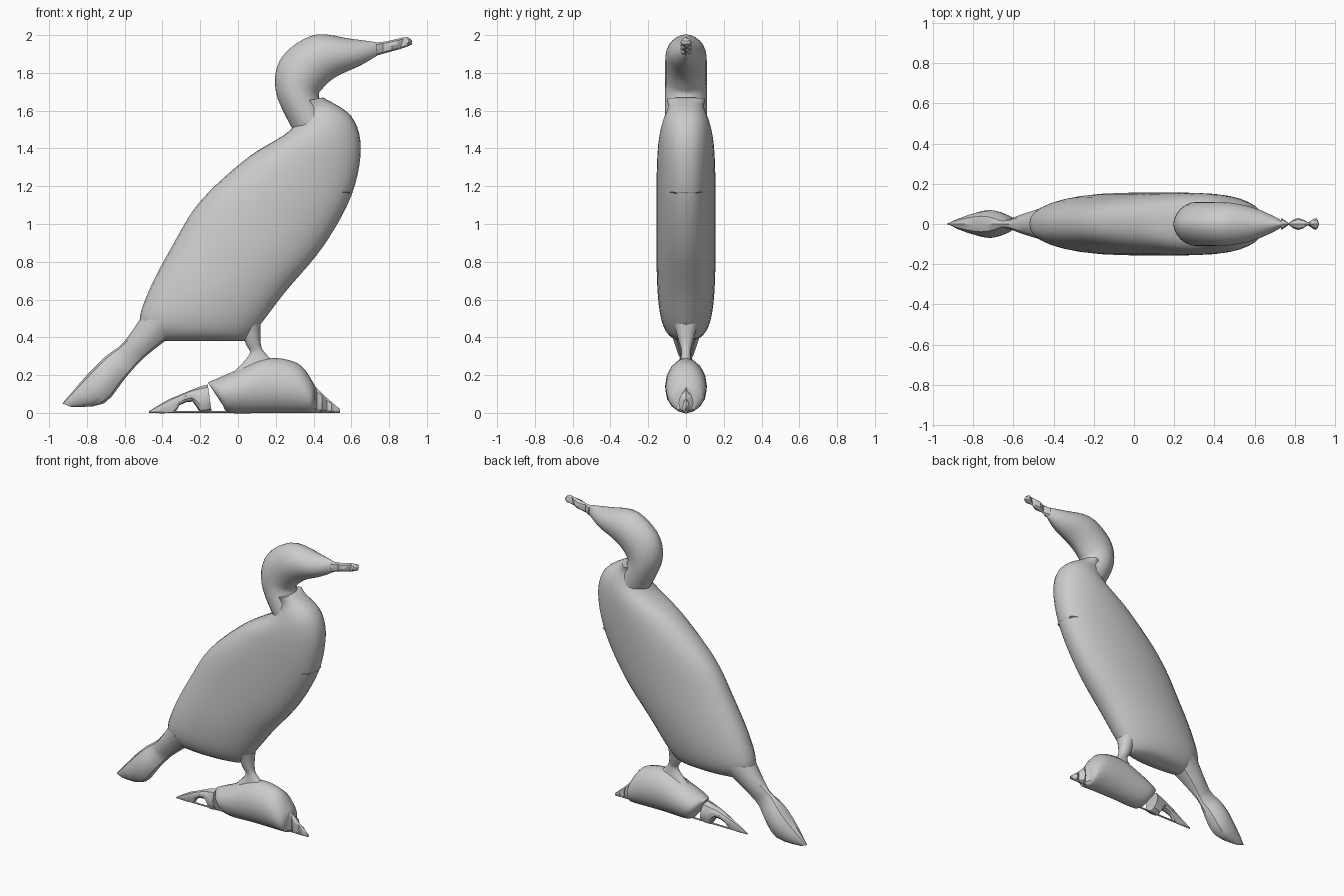
import bpy, bmesh
from math import sin, cos, pi, radians, copysign
from mathutils import Vector

default_cube = bpy.data.objects.get("Cube")
if default_cube:
    bpy.data.objects.remove(default_cube, do_unlink=True)

grey = bpy.data.materials.new("stone grey")
grey.use_nodes = True
grey.diffuse_color = (0.6, 0.6, 0.6, 1)
grey.node_tree.nodes["Principled BSDF"].inputs["Base Color"].default_value = grey.diffuse_color


def spline(points, t):
    """Point at fraction t of a smooth curve running through all points."""
    last = len(points) - 1
    position = t * last
    index = min(int(position), last - 1)
    u = position - index
    before, start = points[max(index - 1, 0)], points[index]
    end, after = points[index + 1], points[min(index + 2, last)]
    leave, arrive = (end - before) / 2, (after - start) / 2
    bend = 3 * (end - start) - 2 * leave - arrive
    ease = 2 * (start - end) + leave + arrive
    return start + leave * u + bend * u ** 2 + ease * u ** 3


def dome(t, power):
    """Rounded rise and fall, zero at both ends."""
    return max(0, 1 - abs(2 * t - 1) ** power) ** 0.5


def oval_ring(bm, back, front, half_width, sides, pinch):
    """Oval between a back and a front outline point; pinch above 1 sharpens its ends."""
    ring = []
    for side in range(sides):
        angle = 2 * pi * side / sides
        point = (back + front) / 2 + (front - back) / 2 * cos(angle)
        point.y = half_width * copysign(abs(sin(angle)) ** pinch, sin(angle))
        ring.append(bm.verts.new(point))
    return ring


def loft(name, outline, width_rule, steps=24, sides=24, sharp=50, pinch=0.85):
    """Skin ovals along paired outline points: back x, z, front x, z."""
    backs = [Vector((x, 0, z)) for x, z, _, _ in outline]
    fronts = [Vector((x, 0, z)) for _, _, x, z in outline]
    bm = bmesh.new()
    rings = []
    for step in range(steps + 1):
        t = step / steps
        half_width = max(width_rule(t), 0.004)
        rings.append(oval_ring(bm, spline(backs, t), spline(fronts, t),
                               half_width, sides, pinch))
    for ring, following in zip(rings, rings[1:]):
        for side in range(sides):
            neighbour = (side + 1) % sides
            bm.faces.new((ring[side], ring[neighbour], following[neighbour], following[side]))
    bm.faces.new(rings[0])
    bm.faces.new(rings[-1])
    bmesh.ops.recalc_face_normals(bm, faces=bm.faces)
    mesh = bpy.data.meshes.new(name)
    bm.to_mesh(mesh)
    bm.free()
    mesh.materials.append(grey)
    part = bpy.data.objects.new(name, mesh)
    bpy.context.collection.objects.link(part)
    bpy.ops.object.select_all(action="DESELECT")
    part.select_set(True)
    bpy.context.view_layer.objects.active = part
    bpy.ops.object.shade_smooth_by_angle(angle=radians(sharp))


# Beak made of small faceted beads
loft("beak",
     [(0.73, 1.96, 0.73, 1.89), (0.8, 1.97, 0.8, 1.91),
      (0.89, 1.99, 0.87, 1.93), (0.92, 1.97, 0.92, 1.95)],
     lambda t: 0.03 * abs(cos(2.5 * pi * t)), steps=10, sides=8, sharp=20)

# Head and neck swell quickly from the beak, with a ridged crown
loft("head_and_neck",
     [(0.75, 1.96, 0.75, 1.9), (0.6, 1.98, 0.65, 1.84), (0.4, 2, 0.52, 1.78),
      (0.23, 1.88, 0.45, 1.72), (0.2, 1.7, 0.43, 1.67), (0.3, 1.48, 0.5, 1.55)],
     lambda t: 0.11 * sin(pi / 2 * min(1, 2.2 * t)), pinch=1.15)

# Body from shoulder to belly
loft("body",
     [(0.35, 1.65, 0.45, 1.67), (0.28, 1.5, 0.6, 1.57), (0.05, 1.35, 0.65, 1.4),
      (-0.2, 1.12, 0.6, 1.15), (-0.35, 0.88, 0.45, 0.88), (-0.47, 0.65, 0.25, 0.64),
      (-0.52, 0.48, 0.12, 0.47), (-0.44, 0.38, 0.04, 0.38)],
     lambda t: 0.157 * max(dome(t, 3), 0.65 - t), steps=35, sides=32)

# Tail, wide at the body, pinched below it and full in the middle
loft("tail",
     [(-0.47, 0.57, -0.36, 0.4), (-0.6, 0.38, -0.5, 0.29), (-0.7, 0.3, -0.6, 0.18),
      (-0.8, 0.2, -0.71, 0.05), (-0.93, 0.05, -0.88, 0.03)],
     lambda t: max(0.07 * abs(cos(1.5 * pi * t)), 0.1 - 0.21 * t),
     steps=12, sides=12, sharp=35)

# Single slim leg, narrowest at the ankle
loft("leg",
     [(0, 0.5, 0.12, 0.5), (0.04, 0.37, 0.12, 0.37),
      (0.06, 0.31, 0.15, 0.31), (-0.02, 0.22, 0.25, 0.22)],
     lambda t: 0.025 + 0.16 * (t - 0.6) ** 2, sides=16)

# Rock base: main boulder, notched rear spur, ridged front tip and thin lower edge
loft("rock",
     [(-0.16, 0.16, -0.08, 0.04), (0, 0.23, -0.04, 0), (0.15, 0.29, 0.15, 0),
      (0.32, 0.26, 0.3, 0), (0.41, 0.14, 0.4, 0)],
     lambda t: 0.05 + 0.06 * dome(t, 4), sides=16, pinch=1.1)
loft("rear_spur",
     [(-0.16, 0.15, -0.14, 0.01), (-0.2, 0.14, -0.2, 0), (-0.25, 0.12, -0.24, 0.06),
      (-0.32, 0.09, -0.31, 0.04), (-0.37, 0.07, -0.34, 0), (-0.47, 0.01, -0.46, 0)],
     lambda t: 0.06 * (1 - t), steps=10, sides=10, sharp=25)
loft("front_tip",
     [(0.4, 0.15, 0.4, 0), (0.47, 0.08, 0.47, 0), (0.54, 0.02, 0.54, 0)],
     lambda t: 0.06 * (1 - t) * (0.6 + 0.4 * cos(6 * pi * t)),
     steps=12, sides=8, sharp=20)
loft("base_edge", [(-0.47, 0.01, -0.47, 0), (0.54, 0.01, 0.54, 0)],
     lambda t: 0.006, steps=1, sides=8)

# Small folded nick on the breast
loft("breast_nick", [(0.5, 1.17, 0.61, 1.17), (0.53, 1.13, 0.58, 1.13)],
     lambda t: 0.09 * (1 - t), steps=2, sides=8, sharp=20)
